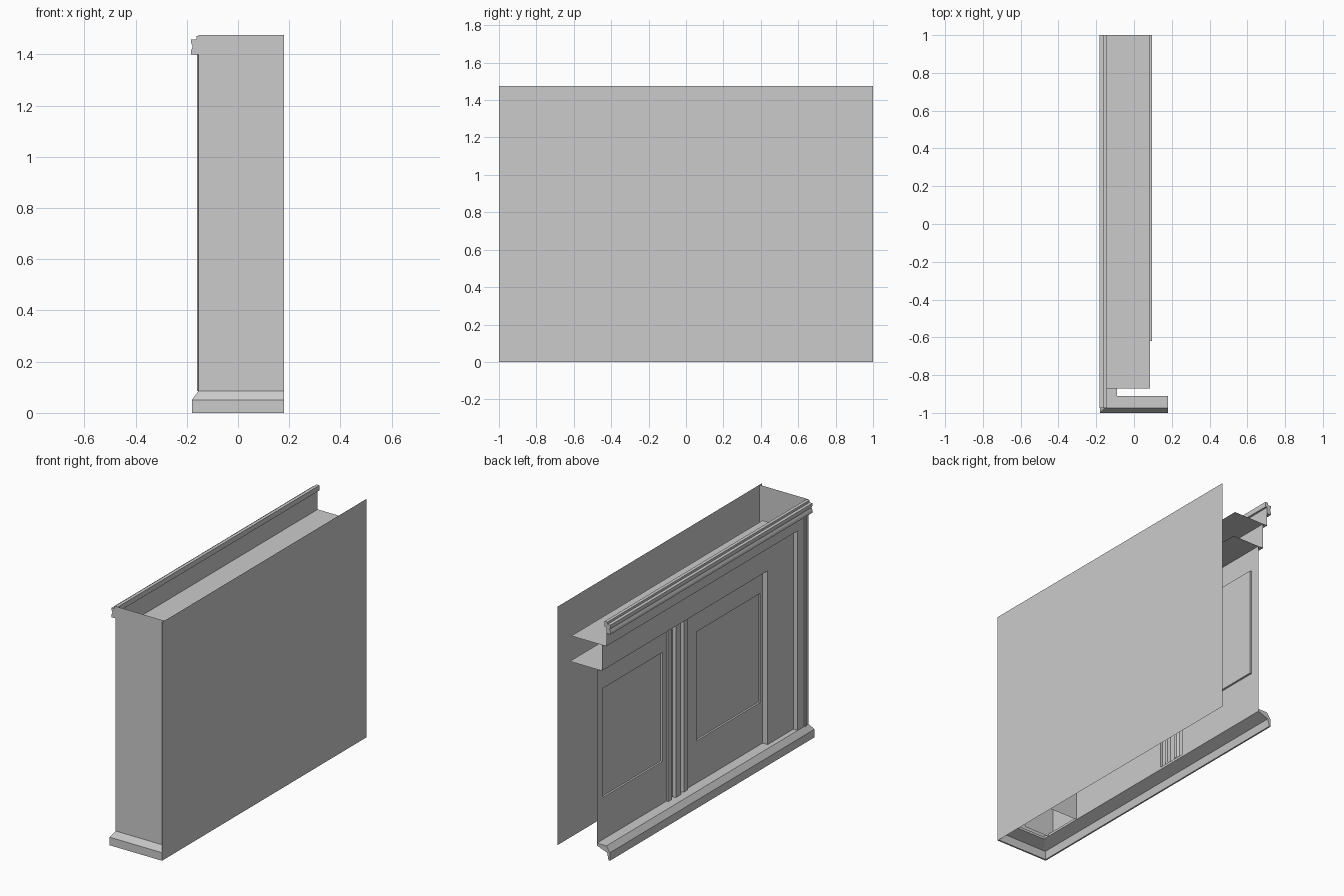
import bpy

if "Cube" in bpy.data.objects:
    bpy.data.objects.remove(bpy.data.objects["Cube"])

def mesh(name, verts, faces):
    me = bpy.data.meshes.new(name)
    me.from_pydata(verts, [], faces)
    me.update()
    ob = bpy.data.objects.new(name, me)
    bpy.context.collection.objects.link(ob)
    return ob

def wall_x(name, x, y0, y1, z0, z1):
    """Upright sheet facing left (-x)."""
    return mesh(name, [(x, y0, z0), (x, y0, z1), (x, y1, z1), (x, y1, z0)], [(0, 1, 2, 3)])

def strip(name, a, b, direction):
    """Sheet made by dragging the edge a-b along a direction."""
    add = lambda p: tuple(p[i] + direction[i] for i in range(3))
    return mesh(name, [a, b, add(b), add(a)], [(0, 1, 2, 3)])

def sweep(name, rows, closed=True):
    """Skin a list of equal-length cross-sections."""
    n = len(rows[0])
    faces = []
    for r in range(len(rows) - 1):
        for i in range(n if closed else n - 1):
            j = (i + 1) % n
            faces.append((r*n + i, r*n + j, (r+1)*n + j, (r+1)*n + i))
    if closed:
        faces += [tuple(reversed(range(n))), tuple(range((len(rows)-1)*n, len(rows)*n))]
    return mesh(name, [p for row in rows for p in row], faces)

def door(name, x, outer, inner, depth):
    """Framed door face with one sunken panel; rectangles are (y0, y1, z0, z1)."""
    def ring(r, xx):
        return [(xx, r[0], r[2]), (xx, r[1], r[2]), (xx, r[1], r[3]), (xx, r[0], r[3])]
    verts = ring(outer, x) + ring(inner, x) + ring(inner, x + depth)
    faces = [(8, 11, 10, 9)]
    for k in (0, 4):
        for i in range(4):
            j = (i + 1) % 4
            faces.append((k + i, k + 4 + i, k + 4 + j, k + j))
    return mesh(name, verts, faces)

# Layer depths and niche edges
OUT, MID, DOOR = -0.155, -0.125, -0.09
FRONT, BACK = -0.975, 1.0
LEDGE = 0.085
N1, N2 = -0.87, -0.62      # side edges of the two niches
T1, T2 = 1.32, 1.16        # tops of the two niches

# Flat far side and front end
wall_x("right_side", 0.18, -1, 1, 0, 1.475)
strip("front_end", (OUT, FRONT, 0.08), (0.18, FRONT, 0.08), (0, 0, 1.395))

# Outer layer: corner stile and frieze
wall_x("corner_stile", OUT, FRONT, N1, LEDGE, T1)
wall_x("frieze", OUT, FRONT, BACK, T1, 1.44)
sweep("corner_bead", [[(OUT, -0.955, z), (OUT - 0.006, -0.95, z), (OUT - 0.006, -0.935, z),
                       (OUT, -0.93, z)] for z in (LEDGE, 1.40)])

# Middle layer: stile and lintel
wall_x("middle_stile", MID, N1, N2, LEDGE, T2)
wall_x("middle_lintel", MID, N1, BACK, T2, T1)

# Deep soffits and jambs of the niches
strip("upper_soffit", (OUT, N1, T1), (0.085, N1, T1), (0, BACK - N1, 0))
strip("lower_soffit", (MID, N2, T2), (0.095, N2, T2), (0, BACK - N2, 0))
strip("outer_jamb", (OUT, N1, 0.07), (0.085, N1, 0.07), (0, 0, T1 - 0.07))
strip("inner_jamb", (MID, N2, 0.07), (0.095, N2, 0.07), (0, 0, T2 - 0.07))

# Two panelled doors with a moulded post between them
door("right_door", DOOR, (N2, 0.13, LEDGE, T2), (-0.595, 0.025, 0.345, 1.02), 0.012)
door("left_door", DOOR, (0.32, BACK, LEDGE, T2), (0.36, 0.94, 0.345, 1.02), 0.012)
post = [(0, 0.13), (-0.012, 0.13), (-0.012, 0.165), (0.004, 0.175), (0.004, 0.195),
        (-0.016, 0.2), (-0.016, 0.25), (0.004, 0.255), (0.004, 0.275),
        (-0.012, 0.285), (-0.012, 0.32), (0, 0.32)]
sweep("door_post", [[(DOOR + d, y, z) for d, y in post] for z in (LEDGE, T2)], closed=False)

# Hollow skirting mitred round the corner: (outward offset, height)
base = [(0.015, 0), (0.025, 0), (0.025, 0.05), (0, LEDGE), (-0.065, LEDGE),
        (-0.065, 0.07), (0.005, 0.045)]
sweep("skirting", [[(OUT - d, BACK, z) for d, z in base],
                   [(OUT - d, FRONT - d, z) for d, z in base],
                   [(0.18, FRONT - d, z) for d, z in base]])

# Crown moulding along the panelled side
crown = [(0, 1.40), (0.028, 1.40), (0.028, 1.415), (0.022, 1.43), (0.028, 1.445),
         (0.028, 1.458), (0.008, 1.458), (0.008, 1.472), (-0.012, 1.472),
         (-0.012, 1.44), (0, 1.44)]
sweep("crown", [[(OUT - d, y, z) for d, z in crown] for y in (FRONT, BACK)])
